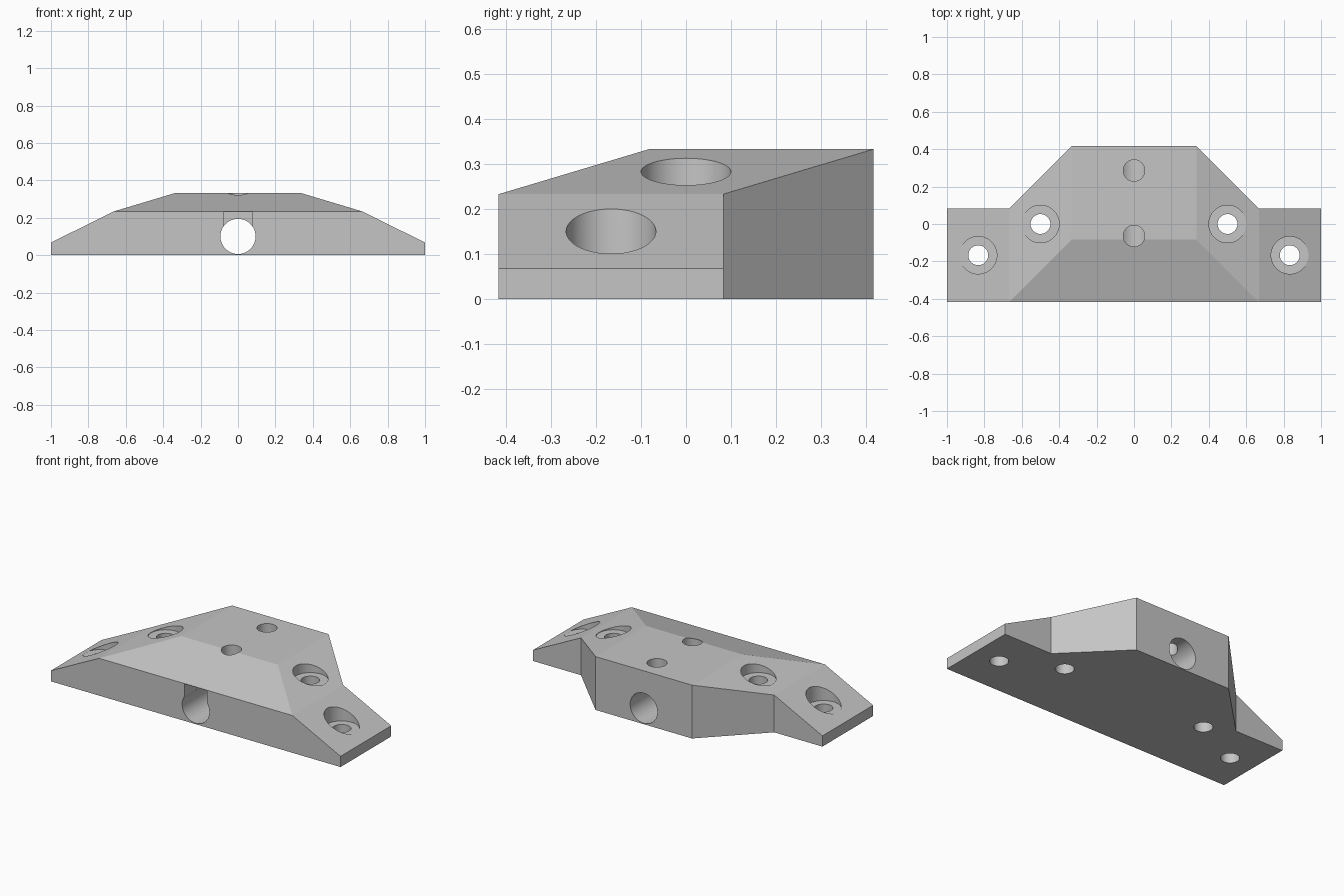
import bpy, bmesh
from math import radians

cube = bpy.data.objects.get("Cube")
if cube:
    bpy.data.objects.remove(cube, do_unlink=True)

grey = bpy.data.materials.new("plain grey")
grey.use_nodes = True
colour = (0.56, 0.56, 0.56, 1)
grey.diffuse_color = colour
grey.node_tree.nodes["Principled BSDF"].inputs["Base Color"].default_value = colour

# Key stations of the block
END, KNEE, RIDGE = 1.0, 0.667, 0.333
FRONT, BACK, STEP = -0.417, 0.417, 0.083
LOW, MID, TOP = 0.067, 0.233, 0.333

# Half outline from front knee round to the back, with top heights
half = [(KNEE, FRONT, MID), (END, FRONT, LOW), (END, STEP, LOW),
        (KNEE, STEP, MID), (RIDGE, BACK, TOP)]
outline = half + [(-x, y, z) for x, y, z in reversed(half)]

# Bracket body: straight walls under sloped top facets
bm = bmesh.new()
base = [bm.verts.new((x, y, 0)) for x, y, z in outline]
top = [bm.verts.new(p) for p in outline]
ridge = {s: bm.verts.new((s * RIDGE, -STEP, TOP)) for s in (1, -1)}
bm.faces.new(base[::-1])
n = len(outline)
for i in range(n):
    j = (i + 1) % n
    bm.faces.new((base[i], base[j], top[j], top[i]))
for s, side in ((1, top[:5]), (-1, top[:4:-1])):
    knee, end_f, end_b, step, back = side
    bm.faces.new((knee, end_f, end_b, step))
    bm.faces.new((knee, step, back, ridge[s]))
bm.faces.new((top[0], ridge[1], ridge[-1], top[-1]))
bm.faces.new((ridge[1], top[4], top[5], ridge[-1]))
bmesh.ops.recalc_face_normals(bm, faces=bm.faces)
mesh = bpy.data.meshes.new("bracket_body")
bm.to_mesh(mesh)
bm.free()
mesh.materials.append(grey)
body = bpy.data.objects.new("bracket_body", mesh)
bpy.context.collection.objects.link(body)


def cut(cutter):
    """Subtract the cutter from the body and discard it."""
    cutter.hide_render = True
    cutter.data.materials.append(grey)
    mod = body.modifiers.new("cut", "BOOLEAN")
    mod.operation = "DIFFERENCE"
    mod.solver = "EXACT"
    mod.object = cutter
    bpy.context.view_layer.objects.active = body
    bpy.ops.object.modifier_apply(modifier=mod.name)
    bpy.data.objects.remove(cutter, do_unlink=True)


def drill(x, y, radius, bottom, height=0.5):
    """Vertical round hole from the given floor upwards."""
    bpy.ops.mesh.primitive_cylinder_add(
        vertices=64, radius=radius, depth=height,
        location=(x, y, bottom + height / 2))
    cut(bpy.context.object)


# Long bore from front to back
bpy.ops.mesh.primitive_cylinder_add(
    vertices=64, radius=0.094, depth=1.2, location=(0, 0, 0.1),
    rotation=(radians(90), 0, 0))
cut(bpy.context.object)

# Square slot above the bore, open at the front
bpy.ops.mesh.primitive_cube_add(size=1, location=(0, -0.21, 0.165))
slot = bpy.context.object
slot.scale = (0.155, 0.586, 0.13)
cut(slot)

# Two small holes from the top into the bore
for y in (-0.064, 0.286):
    drill(0, y, 0.057, 0.11)

# Counterbored screw holes on both sides
for s in (1, -1):
    for x, y, floor in ((0.833, -0.167, 0.101), (0.5, 0, 0.25)):
        drill(s * x, y, 0.1, floor)
        drill(s * x, y, 0.053, -0.1, 0.6)

# Smooth only the round walls
bpy.ops.object.select_all(action="DESELECT")
body.select_set(True)
bpy.context.view_layer.objects.active = body
bpy.ops.object.shade_smooth_by_angle(angle=radians(8))
